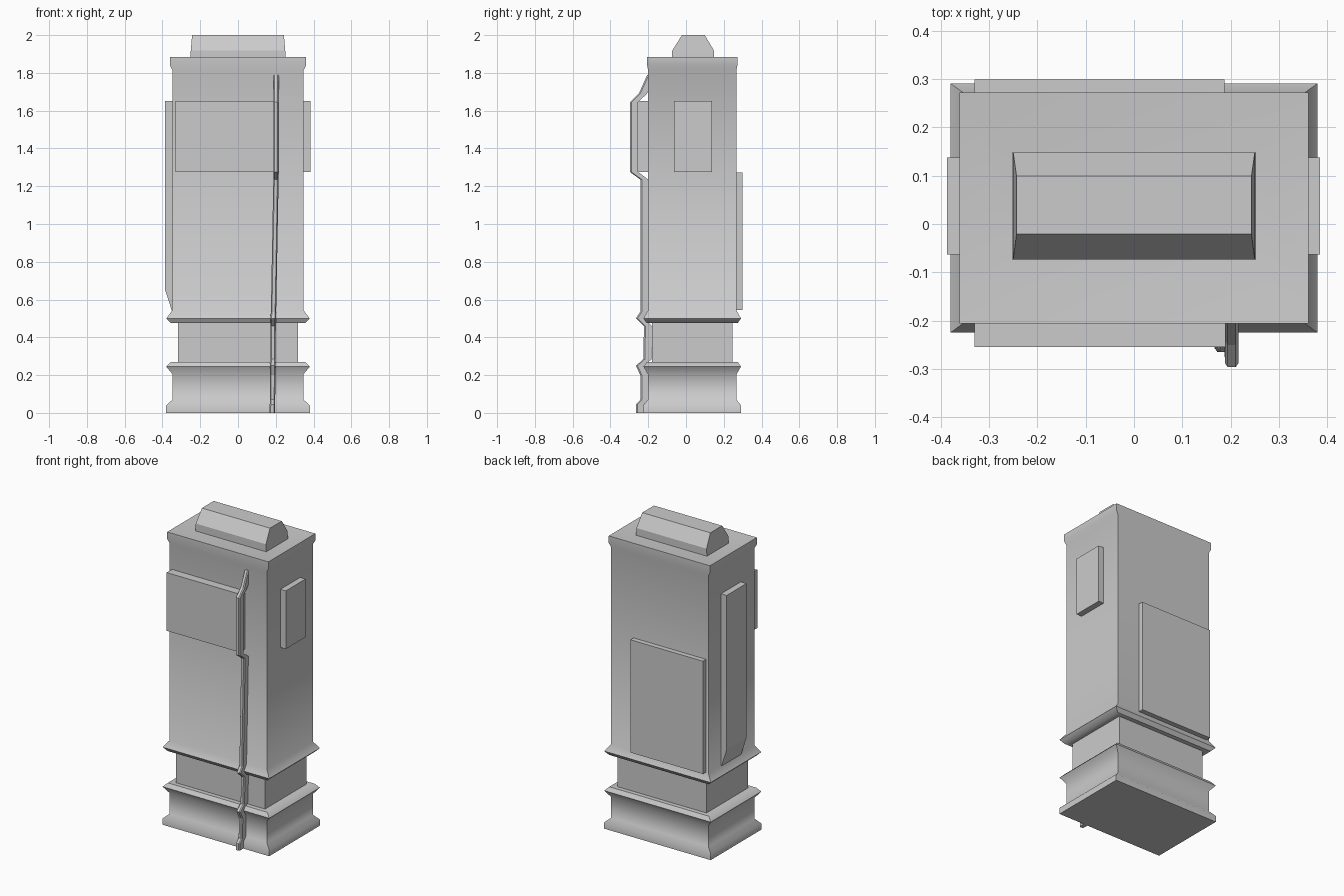
import bpy, bmesh, math

CY = 0.033  # y centre of the main body


def finish(name, bm, smooth=False):
    bmesh.ops.recalc_face_normals(bm, faces=bm.faces)
    me = bpy.data.meshes.new(name)
    bm.to_mesh(me)
    bm.free()
    ob = bpy.data.objects.new(name, me)
    bpy.context.collection.objects.link(ob)
    if smooth:
        bpy.ops.object.select_all(action='DESELECT')
        ob.select_set(True)
        bpy.context.view_layer.objects.active = ob
        bpy.ops.object.shade_smooth_by_angle(angle=math.radians(52))
    return ob


def loft(name, rings, smooth=False):
    """Skin a stack of equal-length point rings and cap both ends."""
    bm = bmesh.new()
    rows = [[bm.verts.new(p) for p in r] for r in rings]
    n = len(rows[0])
    for a, b in zip(rows, rows[1:]):
        for i in range(n):
            j = (i + 1) % n
            bm.faces.new((a[i], a[j], b[j], b[i]))
    bm.faces.new(rows[0][::-1])
    bm.faces.new(rows[-1])
    return finish(name, bm, smooth)


def rect(hx, y0, y1, z):
    return [(-hx, y0, z), (hx, y0, z), (hx, y1, z), (-hx, y1, z)]


def box(name, x0, x1, y0, y1, z0, z1):
    return loft(name, [[(x0, y0, z), (x1, y0, z), (x1, y1, z), (x0, y1, z)] for z in (z0, z1)])


# Main body with plinth, two mouldings, cornice and slightly dished roof
profile = [  # half width, half depth, height
    (0.380, 0.258, 0.0), (0.380, 0.258, 0.04), (0.347, 0.235, 0.07),
    (0.347, 0.235, 0.205), (0.380, 0.258, 0.245), (0.355, 0.241, 0.27),
    (0.318, 0.212, 0.27), (0.318, 0.212, 0.475), (0.355, 0.241, 0.475),
    (0.380, 0.258, 0.50), (0.347, 0.234, 0.543), (0.347, 0.234, 1.815),
    (0.361, 0.239, 1.84), (0.361, 0.239, 1.885), (0.252, 0.111, 1.87)]
loft("tower_body", [rect(hx, CY - hy, CY + hy, z) for hx, hy, z in profile], True)

# Roof cap with sloped sides
loft("roof_cap", [rect(0.253, -0.073, 0.148, 1.865),
                  rect(0.250, -0.073, 0.148, 1.918),
                  rect(0.243, -0.021, 0.099, 2.0)])

# Wall panels
box("front_panel", -0.33, 0.19, -0.255, -0.19, 1.275, 1.65)
box("back_panel", -0.33, 0.187, 0.255, 0.299, 0.545, 1.272)
box("right_panel", 0.335, 0.385, -0.063, 0.138, 1.275, 1.65)

# Left rib, sloped into the wall at its foot
rib = [(-0.335, 0.54), (-0.350, 0.54), (-0.387, 0.655), (-0.387, 1.65), (-0.335, 1.65)]
loft("left_rib", [[(x, y, z) for x, z in rib] for y in (-0.063, 0.138)])

# Drain pipe that follows the front face over panel and mouldings
path = [  # x centre, outer y, height
    (0.181, -0.265, 0.0), (0.182, -0.265, 0.045), (0.183, -0.242, 0.07),
    (0.184, -0.242, 0.20), (0.184, -0.265, 0.25), (0.185, -0.225, 0.285),
    (0.186, -0.223, 0.46), (0.186, -0.265, 0.50), (0.188, -0.242, 0.535),
    (0.201, -0.242, 1.235), (0.202, -0.296, 1.275), (0.202, -0.296, 1.645),
    (0.202, -0.250, 1.69), (0.202, -0.205, 1.79)]
w = 0.014
loft("drain_pipe", [[(x - w * 0.6, y, z), (x + w * 0.6, y, z), (x + w, y + 0.008, z),
                     (x + w, y + 0.043, z), (x - w, y + 0.043, z), (x - w, y + 0.008, z)]
                    for x, y, z in path])
